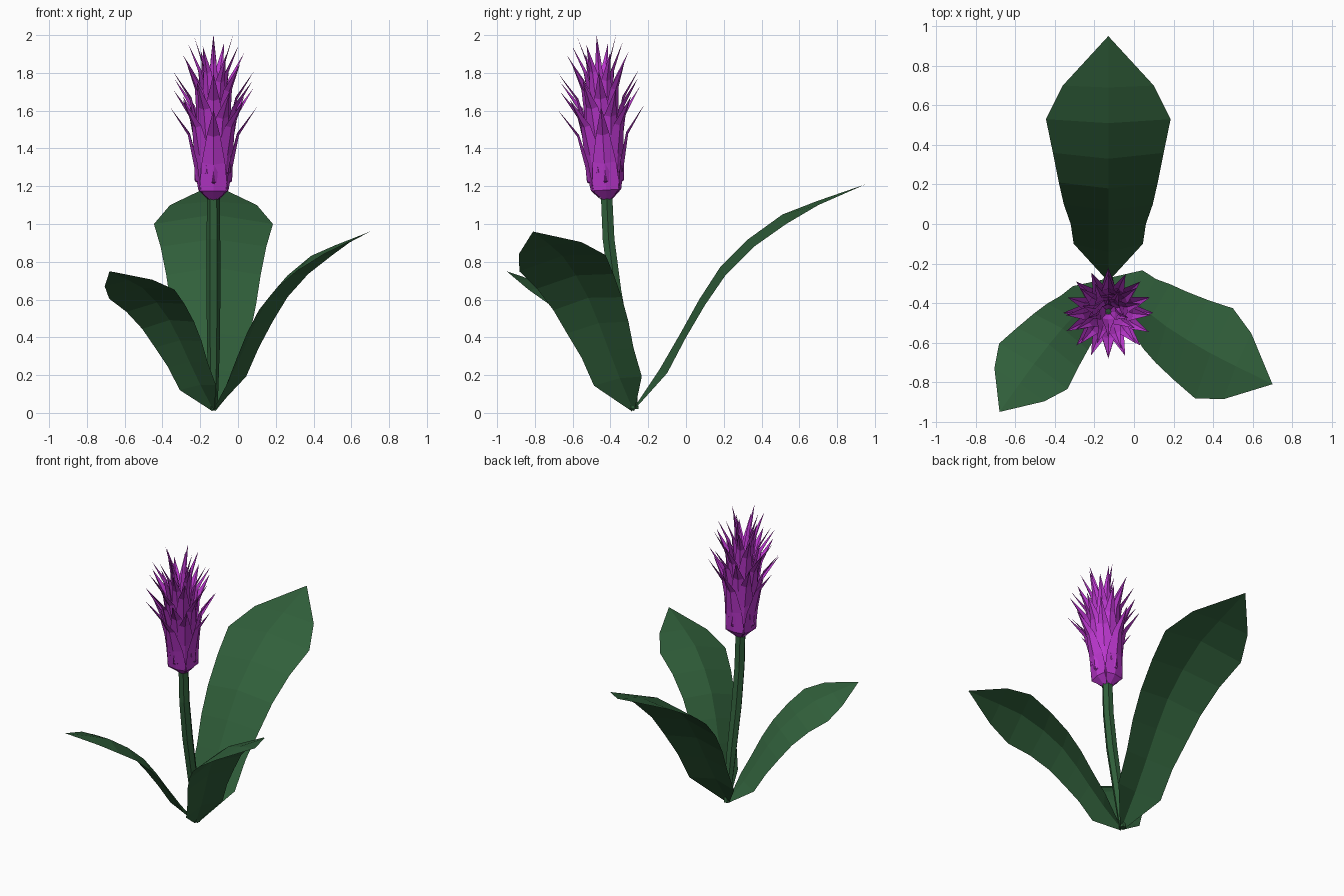
import bpy
import math
from mathutils import Vector, Matrix

cube = bpy.data.objects.get("Cube")
if cube:
    bpy.data.objects.remove(cube, do_unlink=True)


def make_material(name, rgb):
    mat = bpy.data.materials.new(name)
    mat.use_nodes = True
    mat.diffuse_color = (*rgb, 1)
    mat.node_tree.nodes["Principled BSDF"].inputs["Base Color"].default_value = (*rgb, 1)
    return mat


green = make_material("leaf green", (0.03, 0.115, 0.043))
purple = make_material("flower purple", (0.5, 0.038, 0.62))


def make_object(name, verts, faces, mat):
    mesh = bpy.data.meshes.new(name)
    mesh.from_pydata(verts, [], faces)
    mesh.materials.append(mat)
    obj = bpy.data.objects.new(name, mesh)
    bpy.context.collection.objects.link(obj)
    return obj


def blade(rows, tip, start=0):
    """Folded blade: each row is half width, edge (y, z), rib (y, z)."""
    verts, faces = [], []
    for half, ey, ez, cy, cz in rows:
        verts += [Vector((-half, ey, ez)), Vector((0, cy, cz)), Vector((half, ey, ez))]
    for r in range(len(rows) - 1):
        for c in range(2):
            a = start + r * 3 + c
            faces.append((a, a + 1, a + 4, a + 3))
    last = start + (len(rows) - 1) * 3
    end = start + len(verts)
    faces += [(last, last + 1, end), (last + 1, last + 2, end)]
    verts.append(Vector(tip))
    return verts, faces


def frame(across, along):
    x, t = Vector(across).normalized(), Vector(along).normalized()
    n = x.cross(t).normalized()
    x = t.cross(n)
    return Matrix((x, t, n)).transposed()


# Leaves: one arched blade, turned and scaled along three directions
ROOT = Vector((-0.13, -0.28, 0.01))
LEAF_TIP = (0, 1.23, 1.2)
LEAF = [
    (0.01, 0, 0, 0, 0.01),
    (0.175, 0.18, 0.20, 0.14, 0.22),
    (0.19, 0.28, 0.39, 0.25, 0.41),
    (0.225, 0.38, 0.56, 0.35, 0.59),
    (0.25, 0.49, 0.72, 0.46, 0.76),
    (0.28, 0.64, 0.87, 0.61, 0.91),
    (0.315, 0.81, 0.99, 0.79, 1.04),
    (0.23, 0.98, 1.09, 0.97, 1.11),
]
rest = frame((1, 0, 0), LEAF_TIP)
for name, across, along in (
    ("back_leaf", (1, 0, 0), LEAF_TIP),
    ("left_leaf", (-0.185, -0.46, -0.08), (0.83, -0.53, 0.95)),
    ("right_leaf", (-0.34, 0.23, -0.05), (-0.55, -0.67, 0.74)),
):
    size = Vector(along).length / Vector(LEAF_TIP).length
    turn = frame(across, along) @ rest.transposed()
    verts, faces = blade(LEAF, LEAF_TIP)
    make_object(name, [ROOT + turn @ v * size for v in verts], faces, green)

# Stem: six-sided tube bending forward
SIDES = 6
path = [(-0.27, 0.02, 0.022), (-0.32, 0.35, 0.034), (-0.375, 0.65, 0.037),
        (-0.41, 0.92, 0.036), (-0.425, 1.25, 0.034)]
verts, faces = [], []
for y, z, radius in path:
    for s in range(SIDES):
        a = math.tau * s / SIDES
        verts.append((-0.13 + radius * math.cos(a), y + radius * math.sin(a), z))
for r in range(len(path) - 1):
    for s in range(SIDES):
        a, b = r * SIDES + s, r * SIDES + (s + 1) % SIDES
        faces.append((a, b, b + SIDES, a + SIDES))
faces.append(tuple(reversed(range(SIDES))))
make_object("stem", verts, faces, green)

# Flower head: stacked whorls of flared, pointed bracts
BRACT = [
    (0.02, 0.025, 0, 0.03, 0),
    (0.075, 0.065, 0.05, 0.08, 0.05),
    (0.062, 0.085, 0.2, 0.105, 0.19),
    (0.035, 0.125, 0.35, 0.135, 0.34),
]
BRACT_TIP = (0, 0.23, 0.49)
WHORLS, PER_WHORL = 9, 4
lean = Matrix.Rotation(math.radians(3.5), 3, "X")
HEAD = Vector((-0.13, -0.42, 1.13))
turns = (0, 45, 22, 67)
verts, faces = [], []
for w in range(WHORLS):
    f = w / (WHORLS - 1)
    spread = 1 - 0.55 * f ** 3
    for p in range(PER_WHORL):
        angle = math.radians(turns[w % 4]) + math.tau * p / PER_WHORL
        spin = Matrix.Rotation(angle, 3, "Z")
        bv, bf = blade(BRACT, BRACT_TIP, len(verts))
        for v in bv:
            local = Vector((v.x * spread, v.y * spread, v.z + 0.38 * f))
            verts.append(HEAD + lean @ spin @ local)
        faces += [tuple(reversed(face)) for face in bf]
head = make_object("flower_bracts", verts, faces, purple)
